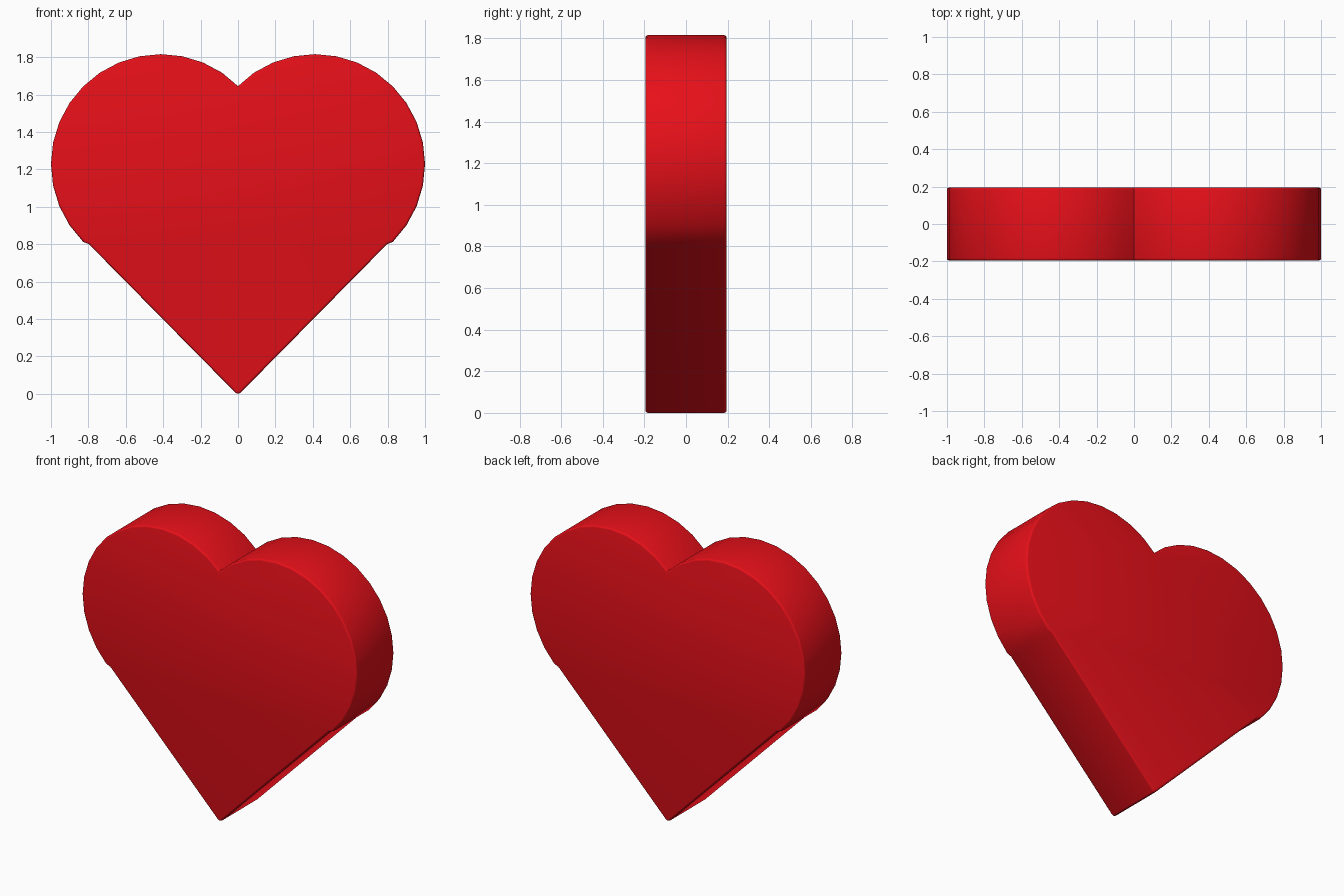
import bpy, bmesh, math

if "Cube" in bpy.data.objects:
    bpy.data.objects.remove(bpy.data.objects["Cube"])

HALF_DEPTH, CX, CZ, R = 0.195, 0.412, 1.228, 0.588

# right half of the outline: rounded tip, straight flank, 32-sided lobe arc
right = [(0.012, 0.004), (0.797, 0.800)]
for i in range(-4, 12):
    a = math.radians(i * 11.25)
    right.append((CX + R * math.cos(a), CZ + R * math.sin(a)))
outline = [(0, 0)] + right + [(0, 1.645)] + [(-x, z) for x, z in reversed(right)]

# extruded heart with softened rims
bm = bmesh.new()
face = bm.faces.new([bm.verts.new((x, -HALF_DEPTH, z)) for x, z in outline])
ext = bmesh.ops.extrude_face_region(bm, geom=[face], use_keep_orig=True)
moved = [g for g in ext["geom"] if isinstance(g, bmesh.types.BMVert)]
bmesh.ops.translate(bm, verts=moved, vec=(0, 2 * HALF_DEPTH, 0))
bmesh.ops.recalc_face_normals(bm, faces=bm.faces)
rims = [e for e in bm.edges if abs(e.verts[0].co.y - e.verts[1].co.y) < 1e-5]
bmesh.ops.bevel(bm, geom=rims, offset=0.012, segments=3, profile=0.5,
                affect='EDGES', clamp_overlap=False)
mesh = bpy.data.meshes.new("heart")
bm.to_mesh(mesh)
bm.free()

heart = bpy.data.objects.new("heart", mesh)
bpy.context.collection.objects.link(heart)
red = bpy.data.materials.new("red")
red.diffuse_color = (0.8, 0.005, 0.01, 1)
red.use_nodes = True
red.node_tree.nodes["Principled BSDF"].inputs["Base Color"].default_value = red.diffuse_color
mesh.materials.append(red)

bpy.context.view_layer.objects.active = heart
heart.select_set(True)
bpy.ops.object.shade_smooth_by_angle(angle=math.radians(32))
